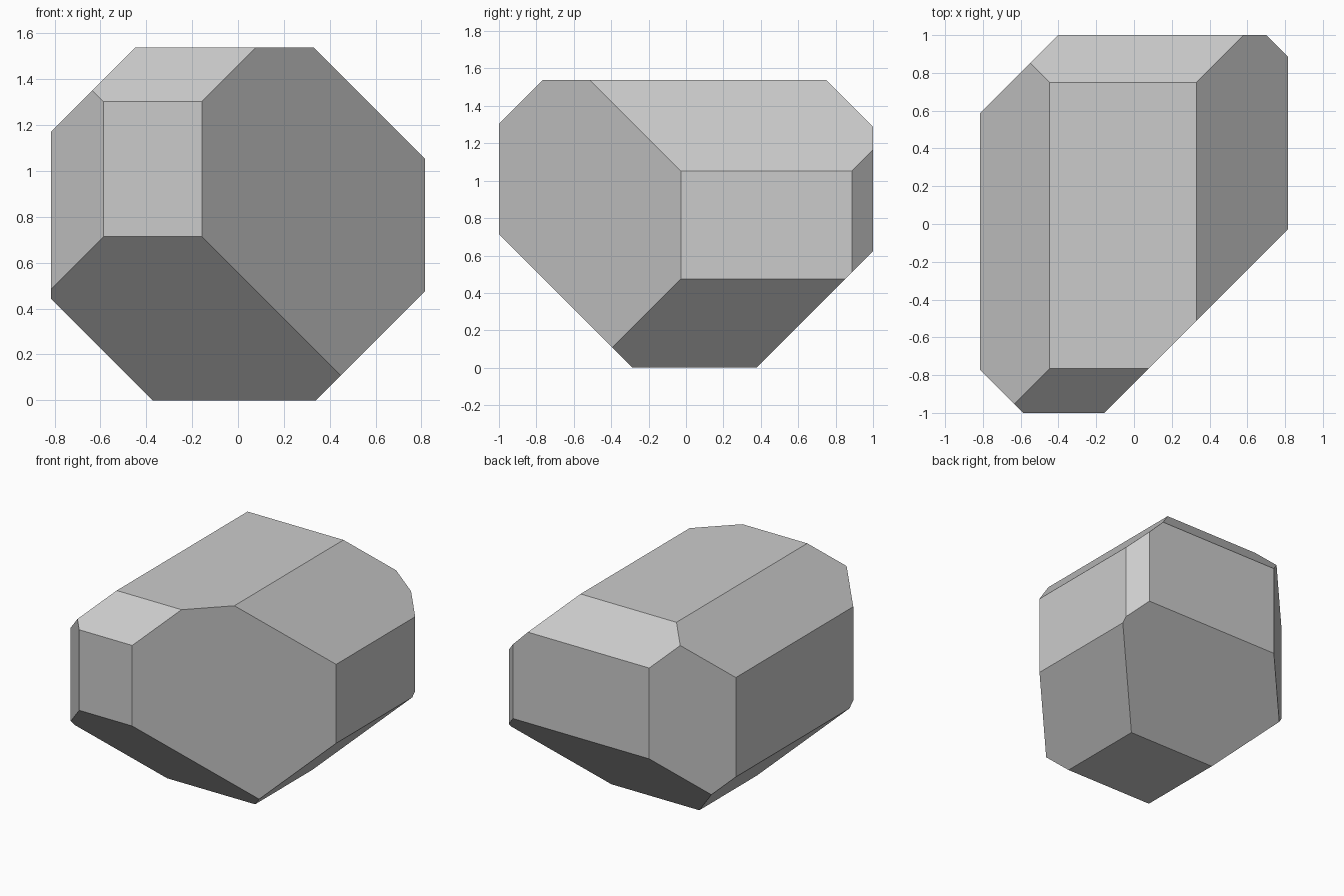
import bpy, bmesh
from mathutils import Vector

if "Cube" in bpy.data.objects:
    bpy.data.objects.remove(bpy.data.objects["Cube"])

# Block: overall box, standing on z = 0
bm = bmesh.new()
bmesh.ops.create_cube(bm, size=1)
bmesh.ops.scale(bm, vec=(1.63, 2.0, 1.538), verts=bm.verts)
bmesh.ops.translate(bm, vec=(0, 0, 0.769), verts=bm.verts)


def chamfer(normal, offset):
    """Slice away everything where normal . point > offset and cap the cut."""
    n = Vector(normal)
    cut = bmesh.ops.bisect_plane(
        bm, geom=bm.verts[:] + bm.edges[:] + bm.faces[:], dist=1e-6,
        plane_co=n * (offset / n.length_squared), plane_no=n, clear_outer=True)
    edges = [e for e in cut["geom_cut"] if isinstance(e, bmesh.types.BMEdge)]
    bmesh.ops.contextual_create(bm, geom=edges)


# 45 degree cuts along all twelve box edges, each with its own depth
cuts = [
    ((1, 0, 1), 1.868), ((1, 0, -1), 0.34), ((-1, 0, -1), 0.373), ((-1, 0, 1), 1.985),
    ((0, -1, 1), 2.303), ((0, 1, 1), 2.287), ((0, 1, -1), 0.378), ((0, -1, -1), 0.287),
    ((1, -1, 0), 0.843), ((1, 1, 0), 1.702), ((-1, 1, 0), 1.402), ((-1, -1, 0), 1.587),
]
for normal, offset in cuts:
    chamfer(normal, offset)

bmesh.ops.recalc_face_normals(bm, faces=bm.faces)
mesh = bpy.data.meshes.new("faceted_stone")
bm.to_mesh(mesh)
bm.free()
bpy.context.collection.objects.link(bpy.data.objects.new("faceted_stone", mesh))
